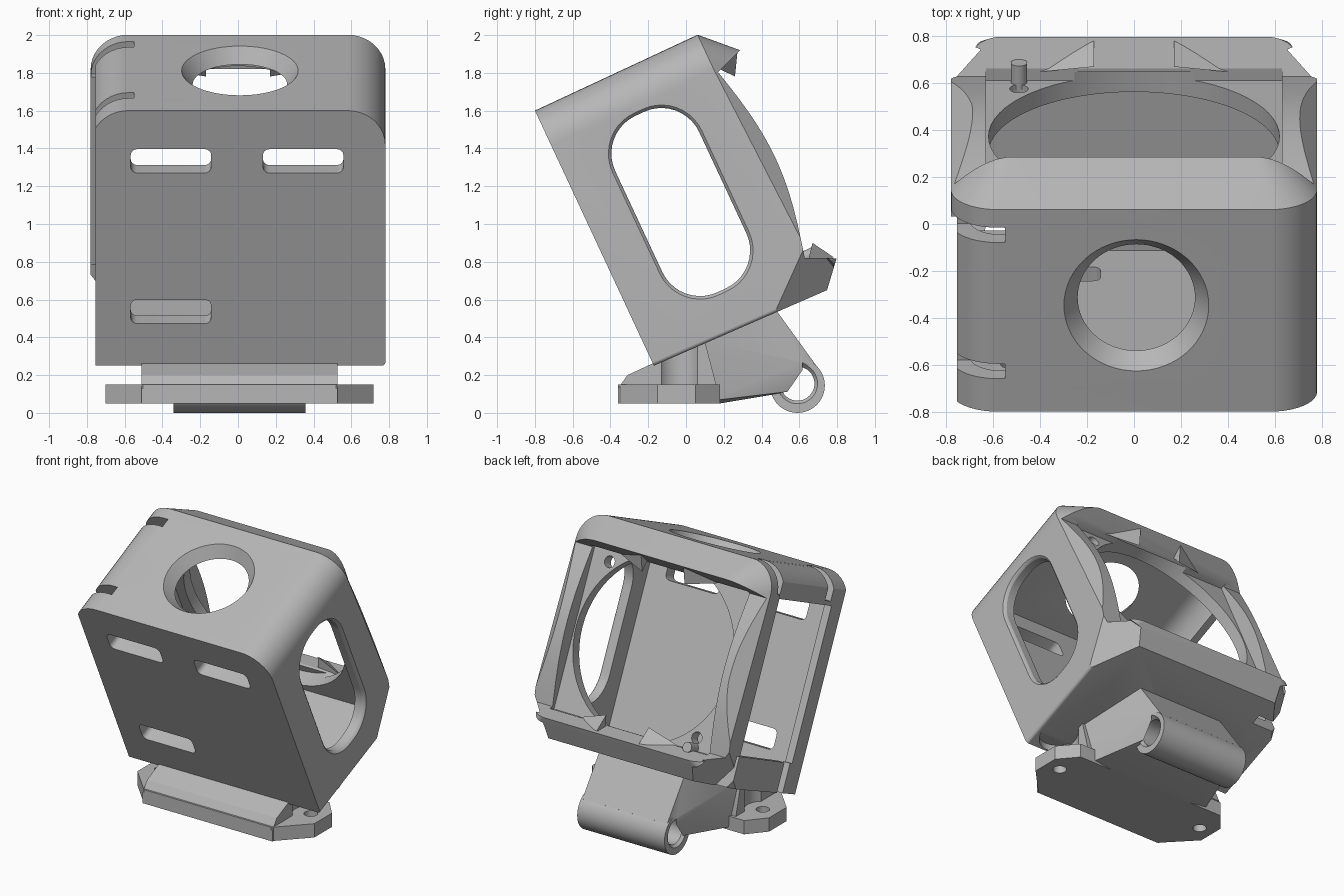
import bpy, bmesh, math
from mathutils import Matrix, Vector

cube = bpy.data.objects.get("Cube")
if cube:
    bpy.data.objects.remove(cube, do_unlink=True)

grey = bpy.data.materials.new("plastic_grey")
grey.use_nodes = True
COLOUR = (0.47, 0.47, 0.47, 1)
grey.diffuse_color = COLOUR
grey.node_tree.nodes["Principled BSDF"].inputs["Base Color"].default_value = COLOUR

# Housing frame: x across, y = depth, z = height, leaning back
TILT = Matrix.Translation((0, -0.17, 0.25)) @ Matrix.Rotation(math.radians(25), 4, 'X')


def finish(name, bm):
    bmesh.ops.recalc_face_normals(bm, faces=bm.faces)
    mesh = bpy.data.meshes.new(name)
    bm.to_mesh(mesh)
    bm.free()
    mesh.materials.append(grey)
    obj = bpy.data.objects.new(name, mesh)
    bpy.context.collection.objects.link(obj)
    return obj


def loft(name, loops):
    bm = bmesh.new()
    rings = [[bm.verts.new(p) for p in loop] for loop in loops]
    n = len(rings[0])
    for a, b in zip(rings, rings[1:]):
        for i in range(n):
            bm.faces.new((a[i], a[(i + 1) % n], b[(i + 1) % n], b[i]))
    bm.faces.new(rings[0])
    bm.faces.new(rings[-1][::-1])
    return finish(name, bm)


def prism(name, profile, axis, lo, hi):
    """Extrude a 2D profile along an axis (0, 1 or 2)."""
    def place(p, t):
        q = list(p)
        q.insert(axis, t)
        return q
    return loft(name, [[place(p, t) for p in profile] for t in (lo, hi)])


def hull(name, points):
    bm = bmesh.new()
    for p in points:
        bm.verts.new(p)
    res = bmesh.ops.convex_hull(bm, input=bm.verts)
    junk = [g for g in res["geom_interior"] if isinstance(g, bmesh.types.BMVert)]
    bmesh.ops.delete(bm, geom=junk, context='VERTS')
    bmesh.ops.dissolve_limit(bm, angle_limit=0.02, verts=bm.verts, edges=bm.edges)
    return finish(name, bm)


def rounded(x0, x1, y0, y1, top, bottom, seg=10):
    """Rounded rectangle with separate top and bottom radii."""
    pts = []
    for k, (x, y, sx, sy, r) in enumerate(((x1, y1, -1, -1, top), (x0, y1, 1, -1, top),
                                           (x0, y0, 1, 1, bottom), (x1, y0, -1, 1, bottom))):
        for i in range(seg + 1):
            a = math.pi / 2 * (k + i / seg)
            pts.append((x + sx * r + r * math.cos(a), y + sy * r + r * math.sin(a)))
    return pts


def circle(cx, cy, r, n=64):
    return [(cx + r * math.cos(math.tau * i / n), cy + r * math.sin(math.tau * i / n)) for i in range(n)]


def box(x0, x1, y0, y1, z0, z1):
    return prism("cutter", [(x0, y0), (x1, y0), (x1, y1), (x0, y1)], 2, z0, z1)


def cut(obj, *cutters):
    for c in cutters:
        mod = obj.modifiers.new("cut", 'BOOLEAN')
        mod.operation, mod.solver, mod.object = 'DIFFERENCE', 'EXACT', c
        with bpy.context.temp_override(object=obj, active_object=obj):
            bpy.ops.object.modifier_apply(modifier=mod.name)
        bpy.data.objects.remove(c, do_unlink=True)


# Housing shell with a tapered rear rim
front = rounded(-0.78, 0.78, 0, 1.49, 0.2, 0.02)
rear = rounded(-0.78, 0.78, -0.025, 1.49, 0.2, 0.02)
rim = rounded(-0.62, 0.62, 0.11, 1.32, 0.1, 0.05)
housing = loft("camera_housing", [[(x, 0, v) for x, v in front],
                                  [(x, 1.0 if v < 0.1 else 0.95, v) for x, v in rear],
                                  [(x, 1.12, v) for x, v in rim]])

# Slanted lower rear corners
for s in (-1, 1):
    tri = [Vector(p) for p in ((0.78, 0.7, -0.015), (0.78, 0.95, 0.2), (0.6, 1.0, 0))]
    out = (tri[2] - tri[0]).cross(tri[1] - tri[0]).normalized() * 0.4
    mid = sum(tri, Vector()) / 3
    wide = [mid + (p - mid) * 2 for p in tri]
    cut(housing, hull("cutter", [(s * p.x, p.y, p.z) for q in wide for p in (q, q + out)]))

# Rear: arched cheeks between two ridges, square recess, round lens opening
arch = [(0.965 + 0.083 * math.sin(math.pi * i / 20), 1.265 - 1.085 * i / 20) for i in range(21)]
cut(housing,
    prism("cutter", [(1.3, 1.45), (1.13, 1.325)] + arch + [(1.13, 0.1), (1.3, 0)], 0, -1, 1),
    box(-0.63, 0.63, 0.94, 1.3, 0.165, 1.275),
    prism("cutter", rounded(-0.7, 0.7, 0.08, 1.41, 0.14, 0.02), 1, 0.1, 0.86),
    prism("cutter", circle(0, 0.73, 0.62), 1, 0.8, 0.98))

# Open side, with flexible clip tabs separated by slits
cut(housing,
    box(-1, -0.6, 0.13, 0.83, 0.2, 1.27),
    box(-1, -0.755, -0.1, 0.83, -0.1, 1.6))
for u in (0.19, 0.83):
    cut(housing, box(-1, -0.55, u - 0.035, u + 0.035, 1.3, 1.6),
        box(-1, -0.55, u - 0.035, u + 0.035, -0.1, 0.2))

# Side window with a softened edge
cut(housing, prism("cutter", rounded(0.25, 0.74, 0.21, 1.24, 0.22, 0.22), 0, 0.6, 1))
loops = [(rounded(0.25 - d, 0.74 + d, 0.21 - d, 1.24 + d, 0.22 + d, 0.22 + d), x)
         for d, x in ((0, 0.76), (0.006, 0.772), (0.022, 0.785))]
cut(housing, loft("cutter", [[(x, u, v) for u, v in p] for p, x in loops]))

# Conical opening in the roof
cut(housing, loft("cutter", [[(x, u, v) for x, u in circle(0.01, 0.5, r)]
                             for r, v in ((0.25, 1.3), (0.25, 1.41), (0.316, 1.5))]))

# Strap slots in the front plate, small screw holes beside the lens
for x, v in ((-0.355, 1.195), (0.345, 1.195), (-0.355, 0.315)):
    cut(housing, prism("cutter", rounded(x - 0.213, x + 0.213, v - 0.07, v + 0.07, 0.035, 0.035, 4),
                       1, -0.1, 0.2))
for x, v in ((-0.49, 0.25), (0.49, 1.2)):
    cut(housing, prism("cutter", circle(x, v, 0.04, 20), 1, 0.8, 1.02))

# Screwdriver clearance under the housing
housing.data.transform(TILT)
for s in (-1, 1):
    cut(housing, prism("cutter", circle(s * 0.62, -0.035, 0.125, 32), 2, 0.1, 0.3))

# Wedge teeth on both ridges
for label, base, flip in (("lower", 0, 1), ("upper", 1.44, -1)):
    for side, s in (("left", 1), ("right", -1)):
        pts = [(0.17, 1.105, 0.118), (0.17, 1.036, 0.234), (0.17, 1.0, 0.14),
               (0.4, 0.98, 0.165), (0.38, 0.99, 0.14)]
        tooth = hull(f"{label}_{side}_tooth", [(s * x, u, base + flip * v) for x, u, v in pts])
        tooth.data.transform(TILT)

# Peg in the lower corner of the recess
peg = prism("corner_peg", circle(-0.49, 0.18, 0.035, 20), 1, 0.92, 1.03)
peg.data.transform(TILT)

# Base plate with screw ears
half = [(0.51, -0.36), (0.71, -0.15), (0.71, 0.05), (0.6, 0.18)]
plate = prism("base_plate", half + [(-x, y) for x, y in reversed(half)], 2, 0.05, 0.15)
for s in (-1, 1):
    cut(plate, prism("cutter", circle(s * 0.6, -0.035, 0.045, 24), 2, 0, 0.2))

# Front pad and neck with flared gussets, relieved for the screws
pad = prism("front_pad", [(-0.36, 0.05), (-0.36, 0.13), (-0.31, 0.2), (-0.17, 0.265),
                          (0.1, 0.38), (0.16, 0.15), (0.16, 0.05)], 0, -0.52, 0.52)
neck_half = [(0.5, 0.1, 0.06), (0.5, 0.1, 0.38), (0.34, 0.18, 0.05), (0.34, 0.46, 0.1),
             (0.34, 0.48, 0.54), (0.34, 0.5, 0.5), (0.34, 0.69, 0.25), (0.34, 0.6, 0.12)]
neck = hull("neck", [(s * x, y, z) for x, y, z in neck_half for s in (-1, 1)])
for part in (pad, neck):
    for s in (-1, 1):
        cut(part, prism("cutter", circle(s * 0.6, -0.035, 0.125, 32), 2, 0.15, 0.45))

# Hinge barrel with a through hole chamfered at both ends
barrel = prism("hinge_barrel", circle(0.59, 0.145, 0.145, 48), 0, -0.35, 0.35)
for part in (neck, barrel):
    cut(part, loft("cutter", [[(x, y, z) for y, z in circle(0.59, 0.155, r, 40)]
                              for x, r in ((-0.36, 0.115), (-0.33, 0.09), (0.33, 0.09), (0.36, 0.115))]))

# The mount sits slightly to the left
for part in (plate, pad, neck, barrel):
    part.data.transform(Matrix.Translation((0.008, 0, 0)))

# Smooth curved walls while keeping edges crisp
bpy.ops.object.select_all(action='DESELECT')
parts = [o for o in bpy.context.collection.objects if o.type == 'MESH' and grey.name in o.data.materials]
for o in parts:
    o.select_set(True)
bpy.context.view_layer.objects.active = housing
bpy.ops.object.shade_smooth_by_angle(angle=math.radians(25))
